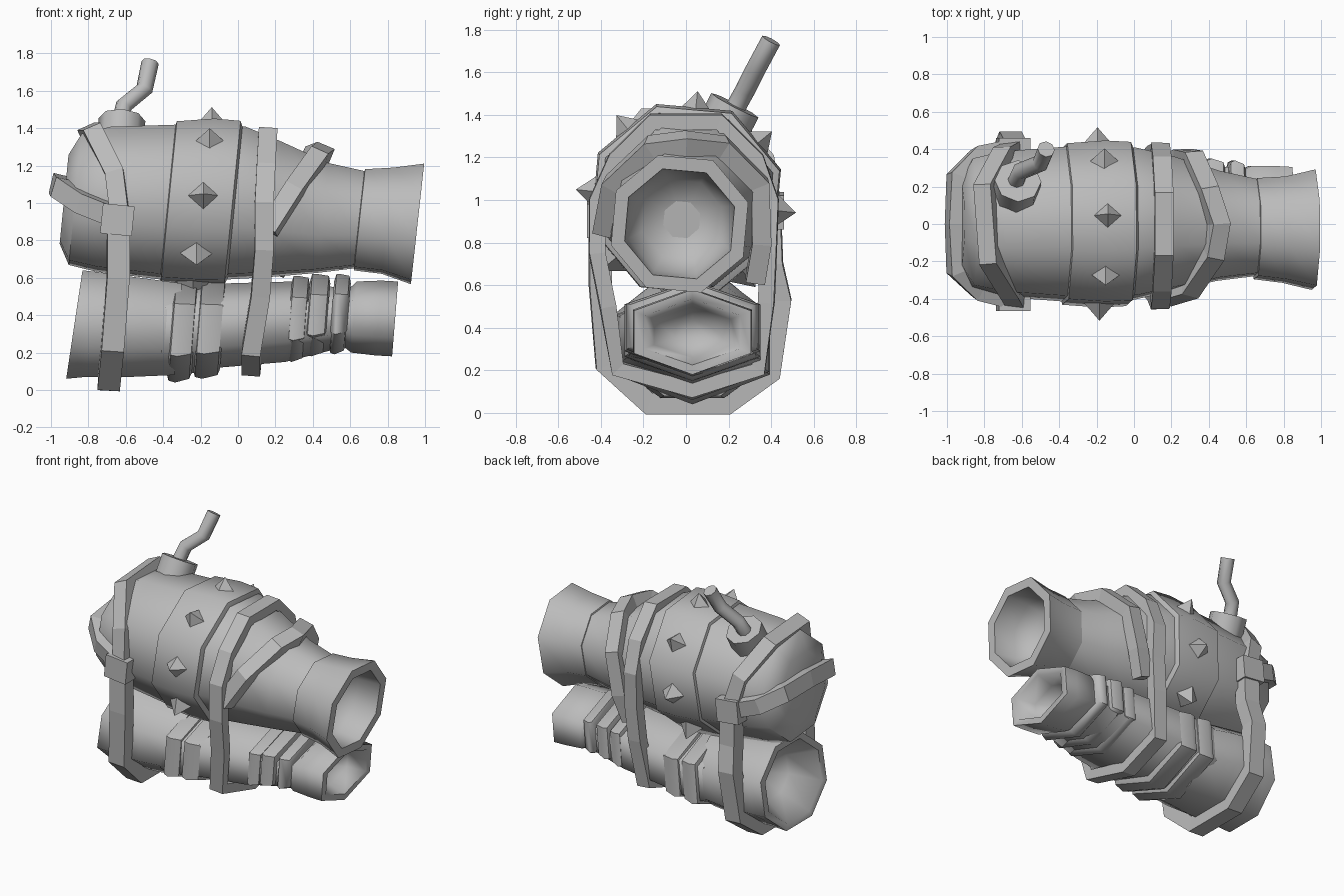
import bpy, bmesh, math
from mathutils import Vector, Matrix

if "Cube" in bpy.data.objects:
    bpy.data.objects.remove(bpy.data.objects["Cube"])

grey = bpy.data.materials.new("grey")
grey.diffuse_color = (0.5, 0.5, 0.5, 1)
grey.use_nodes = True
grey.node_tree.nodes["Principled BSDF"].inputs["Base Color"].default_value = grey.diffuse_color


def finish(name, bm, smooth=None):
    bmesh.ops.recalc_face_normals(bm, faces=bm.faces)
    me = bpy.data.meshes.new(name)
    bm.to_mesh(me)
    bm.free()
    me.materials.append(grey)
    ob = bpy.data.objects.new(name, me)
    bpy.context.collection.objects.link(ob)
    if smooth:
        bpy.ops.object.select_all(action='DESELECT')
        bpy.context.view_layer.objects.active = ob
        ob.select_set(True)
        bpy.ops.object.shade_smooth_by_angle(angle=math.radians(smooth))
    return ob


def skin(bm, loops, closed=False):
    """Join vertex loops with quads; cap the ends unless closed."""
    n = len(loops[0])
    pairs = list(zip(loops, loops[1:]))
    if closed:
        pairs.append((loops[-1], loops[0]))
    for a, b in pairs:
        for i in range(n):
            j = (i + 1) % n
            bm.faces.new((a[i], a[j], b[j], b[i]))
    if not closed:
        bm.faces.new(loops[0])
        bm.faces.new(loops[-1])


def tube_x(name, rings, sides, rot, smooth):
    """Tube along x from rings (x, y, z, ry, rz, lean)."""
    bm = bmesh.new()
    loops = []
    for x, yc, zc, ry, rz, lean in rings:
        loop = []
        for i in range(sides):
            a = rot + 2 * math.pi * i / sides
            dz = rz * math.sin(a)
            loop.append(bm.verts.new((x + lean * dz, yc + ry * math.cos(a), zc + dz)))
        loops.append(loop)
    skin(bm, loops)
    return finish(name, bm, smooth)


def strap(name, pts, centre, width, thick, closed=False):
    """Flat belt along a path, its thickness pointing away from centre."""
    bm = bmesh.new()
    p = [Vector(q) for q in pts]
    c = Vector(centre)
    n = len(p)
    loops = []
    for i in range(n):
        a = p[(i - 1) % n] if closed else p[max(i - 1, 0)]
        b = p[(i + 1) % n] if closed else p[min(i + 1, n - 1)]
        t = (b - a).normalized()
        o = p[i] - c
        o = (o - t * o.dot(t)).normalized()
        s = t.cross(o) * width / 2
        loops.append([bm.verts.new(v) for v in (
            p[i] - s - o * thick, p[i] + s - o * thick,
            p[i] + s + o * thick * .5, p[i] - s + o * thick * .5)])
    skin(bm, loops, closed)
    return finish(name, bm)


def rod(name, pts, radius, sides):
    """Round bar along a path."""
    bm = bmesh.new()
    p = [Vector(q) for q in pts]
    loops = []
    for i in range(len(p)):
        t = (p[min(i + 1, len(p) - 1)] - p[max(i - 1, 0)]).normalized()
        u = t.cross(Vector((1, 0, 0))).normalized()
        v = t.cross(u)
        loops.append([bm.verts.new(p[i] + radius * (
            u * math.cos(2 * math.pi * k / sides) + v * math.sin(2 * math.pi * k / sides)))
            for k in range(sides)])
    skin(bm, loops)
    return finish(name, bm, 50)


# Upper barrel: (x, y, z, flat radius)
OCT = 1 / math.cos(math.pi / 8)
TURN = math.pi / 8 - 0.09


def barrel(name, rows, lean=0.1):
    rows = [(x, y, z, r * OCT, r * OCT, lean) for x, y, z, r in rows]
    return tube_x(name, rows, 8, TURN, 50)


barrel("barrel_body", [
    (-.93, 0, 1.02, .23), (-.87, 0, 1.02, .34), (-.72, 0, 1.02, .375),
    (-.38, 0, 1.005, .4), (0, 0, 1.0, .395), (.2, 0, .965, .35),
    (.45, -.01, .92, .285), (.66, -.02, .91, .25)])
barrel("barrel_band", [
    (-.38, 0, 1.005, .38), (-.37, 0, 1.005, .418), (-.17, 0, 1.005, .432),
    (-.03, 0, 1.0, .425), (-.01, 0, 1.0, .38)])
barrel("muzzle", [
    (.64, -.02, .91, .22), (.65, -.025, .91, .262), (.8, -.03, .905, .275),
    (.96, -.03, .888, .312), (.96, -.03, .888, .25), (.8, -.03, .895, .235),
    (.7, -.02, .91, .18), (.65, -.02, .91, .06)], 0.11)

# Pyramid studs around the band
for i in range(8):
    a = math.radians(45 * i - 6)
    out = Vector((0, math.cos(a), math.sin(a)))
    side = Vector((0, -math.sin(a), math.cos(a)))
    mid = Vector((-.19 + .05 * math.sin(a), 0, .995)) + out * .41
    bm = bmesh.new()
    base = [bm.verts.new(mid + d) for d in (
        Vector((.095, 0, 0)), side * .09, Vector((-.095, 0, 0)), side * -.09)]
    tip = bm.verts.new(mid + out * .11)
    bm.faces.new(base)
    for k in range(4):
        bm.faces.new((base[k], base[(k + 1) % 4], tip))
    finish("stud", bm)


# Lower barrel: (x, low z, high z, half width)
def log(name, rows, smooth=75):
    out = [(x, .03, (lo + hi) / 2, w / .866, (hi - lo) / 2, .08) for x, lo, hi, w in rows]
    return tube_x(name, out, 6, math.pi / 6, smooth)


log("lower_barrel", [
    (-.4, .09, .56, .33), (-.32, .07, .57, .34), (-.08, .12, .57, .34), (.27, .15, .58, .31),
    (.58, .23, .54, .26), (.62, .2, .58, .28), (.75, .185, .585, .28),
    (.84, .18, .58, .275), (.84, .225, .535, .225), (.72, .26, .5, .18),
    (.64, .32, .44, .08)])

# Rounder flared rear section of the lower barrel, hollow at the end
tube_x("lower_barrel_rear", [
    (x, .03, (lo + hi) / 2, w * OCT, (hi - lo) / 2 * OCT, lean) for x, lo, hi, w, lean in [
        (-.62, .28, .42, .07, .1), (-.7, .2, .51, .18, .14), (-.875, .1, .6, .3, .15),
        (-.875, .06, .64, .35, .15), (-.78, .07, .63, .365, .12), (-.55, .07, .6, .36, .1),
        (-.32, .08, .57, .32, .08)]], 8, math.pi / 8, 55)

for x0, x1, lo, hi, w in [(-.36, -.23, .04, .6, .365), (-.22, -.08, .06, .59, .36),
                          (.27, .37, .15, .61, .32), (.37, .48, .18, .62, .32),
                          (.5, .59, .19, .62, .31)]:
    m = x0 + (x1 - x0) * .35
    log("barrel_ring", [(x0, lo + .04, hi - .04, w - .04), (x0 + .01, lo + .01, hi, w - .01),
                        (m, lo, hi, w), (x1 - .01, lo + .02, hi - .01, w - .02),
                        (x1, lo + .05, hi - .05, w - .05)], 50)

# Belt around both barrels
strap("middle_belt", [
    (.16, -.16, 1.38), (.16, .16, 1.38), (.15, .34, 1.2), (.14, .41, 1.0), (.14, .4, .75),
    (.12, .39, .52), (.08, .35, .2), (.07, .03, .1), (.07, -.33, .2), (.12, -.38, .5),
    (.14, -.43, .75), (.14, -.43, 1.0), (.15, -.34, 1.2)], (.12, 0, .75), .1, .05, True)

# Slanted belt over the neck
strap("slanted_belt", [
    (.16, -.4, .86), (.3, -.36, 1.08), (.43, -.17, 1.26), (.46, 0, 1.28), (.4, .18, 1.26),
    (.32, .36, 1.08), (.26, .37, .8), (.2, .34, .62)], (.3, 0, .9), .1, .06)

# Rear belts meeting at two buckles
strap("rear_lower_belt", [
    (-.64, -.42, .92), (-.64, -.42, .6), (-.67, -.39, .22), (-.69, -.18, .03),
    (-.69, .2, .03), (-.68, .41, .18), (-.66, .46, .53), (-.64, .42, .7),
    (-.64, .41, .95)], (-.66, .02, .6), .12, .07)
strap("rear_top_belt", [
    (-.63, -.42, .92), (-.66, -.37, 1.16), (-.77, -.2, 1.38), (-.8, .2, 1.38),
    (-.7, .38, 1.18), (-.64, .41, .95)], (-.6, 0, .95), .1, .07)
strap("rear_end_belt", [
    (-.64, -.42, .92), (-.84, -.37, 1.0), (-.96, -.26, 1.08), (-.97, 0, 1.1), (-.96, .26, 1.09),
    (-.84, .38, 1.02), (-.64, .42, .95)], (-.55, 0, 1.0), .11, .06)
for y, z in ((-.41, .91), (.405, .95)):
    bm = bmesh.new()
    bmesh.ops.create_cube(bm, size=1, matrix=Matrix.Translation((-.645, y, z))
                          @ Matrix.Rotation(.1, 4, 'Y') @ Matrix.Diagonal((.17, .11, .16, 1)))
    finish("buckle", bm)

# Fuse socket and bent fuse
rod("fuse_socket", [(-.63, .17, 1.33), (-.62, .23, 1.445)], .125, 8)
rod("fuse", [(-.63, .23, 1.43), (-.61, .28, 1.52), (-.5, .325, 1.61), (-.47, .4, 1.75)], .047, 8)
